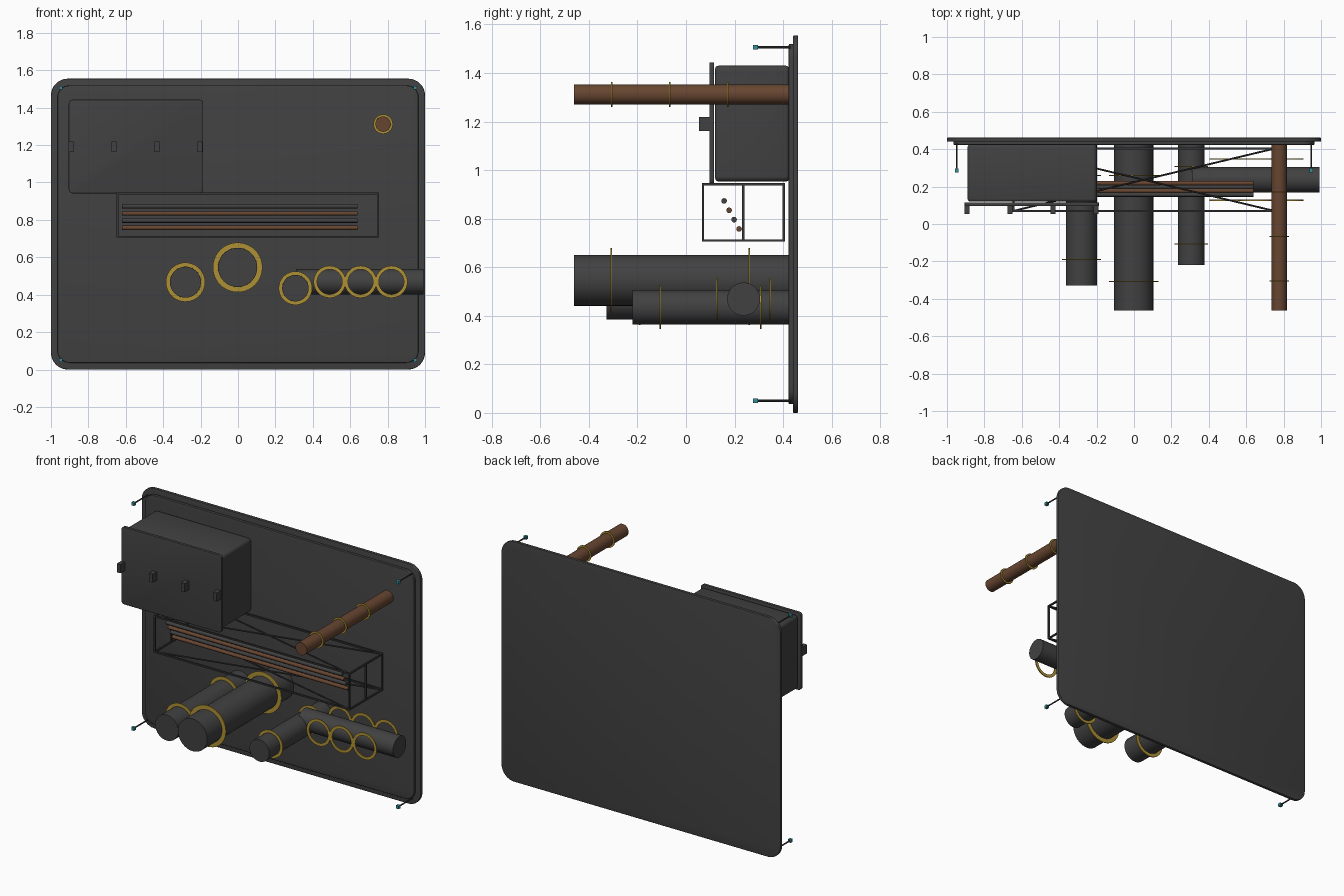
import bpy, bmesh, math
from mathutils import Vector, Matrix

if "Cube" in bpy.data.objects:
    bpy.data.objects.remove(bpy.data.objects["Cube"])


def material(name, rgb):
    m = bpy.data.materials.new(name)
    m.diffuse_color = (*rgb, 1)
    m.use_nodes = True
    m.node_tree.nodes["Principled BSDF"].inputs["Base Color"].default_value = m.diffuse_color
    return m


GREY = material("dark_grey", (0.053, 0.053, 0.053))
FRAME = material("frame_charcoal", (0.038, 0.038, 0.038))
BROWN = material("copper_brown", (0.135, 0.060, 0.030))
GOLD = material("gold", (0.42, 0.28, 0.035))
TEAL = material("teal", (0.035, 0.27, 0.31))


def finish(name, bm, mat, smooth=False):
    bmesh.ops.recalc_face_normals(bm, faces=bm.faces)
    me = bpy.data.meshes.new(name)
    bm.to_mesh(me)
    bm.free()
    me.materials.append(mat)
    ob = bpy.data.objects.new(name, me)
    bpy.context.collection.objects.link(ob)
    if smooth:
        bpy.context.view_layer.objects.active = ob
        ob.select_set(True)
        bpy.ops.object.shade_smooth_by_angle(angle=math.radians(35))
        ob.select_set(False)
    return ob


def box(name, lo, hi, mat, corner=0, edge=0, segs=6):
    """Box between two corners; corner rounds the edges along y, edge rounds the rest."""
    lo, hi = Vector(lo), Vector(hi)
    bm = bmesh.new()
    bmesh.ops.create_cube(bm, size=1)
    bmesh.ops.scale(bm, vec=hi - lo, verts=bm.verts)
    bmesh.ops.translate(bm, vec=(lo + hi) / 2, verts=bm.verts)
    if corner:
        es = [e for e in bm.edges if abs(e.verts[0].co.y - e.verts[1].co.y) > 1e-5]
        bmesh.ops.bevel(bm, geom=es, offset=corner, segments=segs, profile=0.5, affect='EDGES')
    if edge:
        es = [e for e in bm.edges if e.calc_face_angle(0) > 1.0]
        bmesh.ops.bevel(bm, geom=es, offset=edge, segments=3, profile=0.5, affect='EDGES')
    return finish(name, bm, mat, bool(corner or edge))


def rod(name, a, b, r, mat, sides=32):
    """Cylinder from point a to point b."""
    a, b = Vector(a), Vector(b)
    d = b - a
    rot = d.to_track_quat('Z', 'Y').to_matrix().to_4x4()
    bm = bmesh.new()
    bmesh.ops.create_cone(bm, cap_ends=True, segments=sides, radius1=r, radius2=r,
                          depth=d.length, matrix=Matrix.Translation((a + b) / 2) @ rot)
    return finish(name, bm, mat, sides > 8)


def ring(name, x, y, z, r_in, r_out, half=0.003, n=40):
    """Thin flat clamp ring with its axis along y."""
    bm = bmesh.new()
    rows = []
    for i in range(n):
        t = 2 * math.pi * i / n
        rows.append([bm.verts.new((x + r * math.cos(t), y + dy, z + r * math.sin(t)))
                     for r, dy in ((r_in, -half), (r_out, -half), (r_out, half), (r_in, half))])
    for i in range(n):
        p, q = rows[i], rows[(i + 1) % n]
        for k in range(4):
            bm.faces.new((p[k], p[(k + 1) % 4], q[(k + 1) % 4], q[k]))
    return finish(name, bm, GOLD, True)


# Wall panel: back plate and slightly smaller raised front plate
box("back_plate", (-1, 0.441, 0), (1, 0.462, 1.555), GREY, 0.09, 0.004, 8)
box("front_plate", (-0.965, 0.423, 0.036), (0.965, 0.443, 1.519), GREY, 0.065, 0.004, 8)

# Equipment box with cover and four latches
box("box_body", (-0.89, 0.12, 0.953), (-0.199, 0.425, 1.43), GREY, 0.022, 0.014)
box("box_cover", (-0.905, 0.096, 0.942), (-0.186, 0.116, 1.443), GREY, 0.022, 0.003)
for i in range(4):
    x = -0.892 + i * 0.2295
    box("latch", (x - 0.0135, 0.053, 1.162), (x + 0.0135, 0.115, 1.218), GREY)

# Cable tray: wire frame
X0, X1, Y0, Y1, Z0, Z1, T = -0.645, 0.75, 0.07, 0.403, 0.71, 0.941, 0.005


def beam(a, b):
    box("tray_bar", [min(p, q) - T for p, q in zip(a, b)],
        [max(p, q) + T for p, q in zip(a, b)], FRAME)


for z in (Z0, Z1):
    for y in (Y0, Y1):
        beam((X0, y, z), (X1, y, z))
    for x in (X0, X1):
        beam((x, Y0, z), (x, Y1, z))
    rod("tray_diagonal", (X0, Y0, z), (X1, Y1, z), T, FRAME, 8)
    rod("tray_diagonal", (X0, Y1, z), (X1, Y0, z), T, FRAME, 8)
for x in (X0, X1):
    for y in (Y0, (Y0 + Y1) / 2, Y1):
        beam((x, y, Z0), (x, y, Z1))

# Cables lying in the tray, alternating colours
for i, mat in enumerate((GREY, BROWN, GREY, BROWN)):
    y, z = 0.157 + i * 0.0205, 0.873 - i * 0.0385
    rod("tray_cable", (-0.62, y, z), (0.64, y, z), 0.0115, mat, 16)

# Pipes standing out from the panel: x, z, radius, front end, colour, ring positions
pipes = [
    ("left_pipe", -0.281, 0.467, 0.083, -0.328, GREY, (-0.19, 0.26)),
    ("large_pipe", -0.002, 0.546, 0.105, -0.462, GREY, (-0.308, 0.26)),
    ("small_pipe", 0.307, 0.435, 0.071, -0.22, GREY, (-0.106, 0.308)),
    ("copper_pipe", 0.776, 1.312, 0.041, -0.462, BROWN, (-0.305, -0.066, 0.172)),
]
for name, x, z, r, y0, mat, ys in pipes:
    rod(name, (x, y0, z), (x, 0.426, z), r, mat)
    for y in ys:
        ring(name + "_ring", x, y, z, r, r * 1.265)

# Side pipe running along x, with pairs of rings in front and behind
rod("side_pipe", (0.31, 0.237, 0.469), (0.992, 0.237, 0.469), 0.068, GREY)
for x in (0.49, 0.655, 0.82):
    for y in (0.127, 0.347):
        ring("side_pipe_ring", x, y, 0.469, 0.067, 0.086)

# Corner pins with teal tips
for x in (-0.948, 0.948):
    for z in (0.05, 1.506):
        rod("corner_pin", (x, 0.43, z), (x, 0.285, z), 0.0045, FRAME, 8)
        box("pin_tip", (x - 0.01, 0.276, z - 0.01), (x + 0.01, 0.296, z + 0.01), TEAL)
